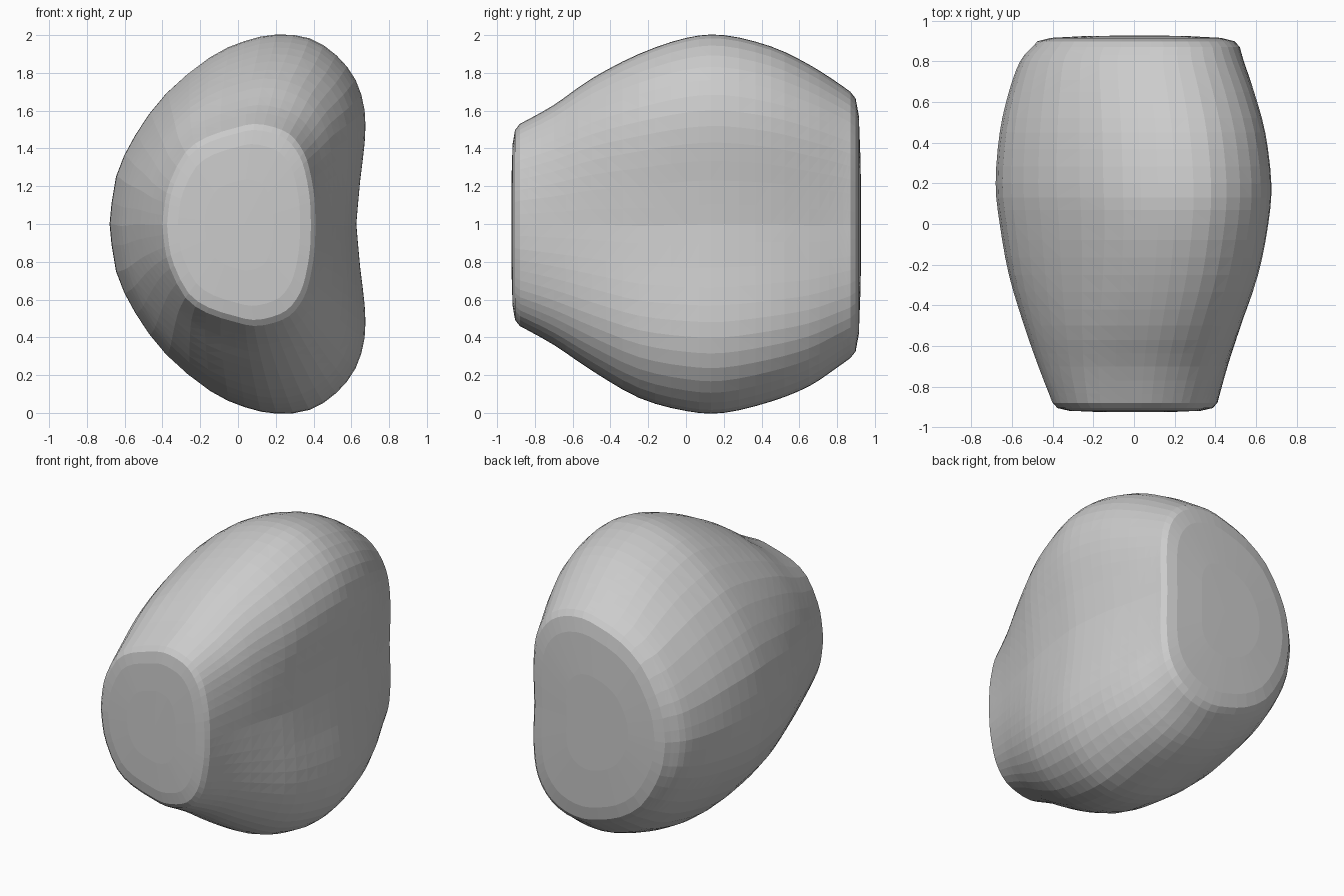
import bpy, bmesh

if "Cube" in bpy.data.objects:
    bpy.data.objects.remove(bpy.data.objects["Cube"])

# Half cross-sections (x, z), normalised: kidney in the middle, D-shape at the ends
KIDNEY = [(-1, 0), (-.95, .25), (-.8, .47), (-.56, .69), (-.22, .88), (.05, .965), (.3, 1),
          (.56, .98), (.77, .89), (.92, .76), (.99, .6), (.99, .43), (.955, .23), (.925, 0)]
DSHAPE = [(-1, 0), (-.97, .22), (-.9, .43), (-.7, .72), (-.42, .87), (-.05, .96), (.2, 1),
          (.45, .97), (.66, .9), (.8, .78), (.89, .64), (.95, .45), (.99, .24), (1, 0)]

# y, x min, x max, z min, z max, kidney blend
STATIONS = [(-.88, -.40, .41, .46, 1.53, 0), (-.7, -.47, .46, .36, 1.63, .25),
            (-.5, -.54, .525, .225, 1.77, .55), (-.25, -.615, .61, .08, 1.90, .85),
            (0, -.66, .66, .01, 1.985, 1), (.2, -.68, .675, 0, 2, 1),
            (.45, -.66, .645, .06, 1.94, .95), (.65, -.615, .59, .14, 1.845, .8),
            (.8, -.56, .54, .24, 1.75, .6), (.87, -.5, .52, .29, 1.70, .5)]


def smooth(points, steps):
    """Catmull-Rom resampling of an open list of tuples."""
    ends = [points[0]] + list(points) + [points[-1]]
    out = []
    for i in range(1, len(ends) - 2):
        p, q, r, s = ends[i - 1:i + 3]
        for k in range(steps):
            t = k / steps
            out.append(tuple(.5 * (2 * b + (c - a) * t + (2 * a - 5 * b + 4 * c - d) * t * t
                                   + (3 * b - a - 3 * c + d) * t ** 3)
                             for a, b, c, d in zip(p, q, r, s)))
    return out + [tuple(points[-1])]


def section(y, x0, x1, z0, z1, blend, shrink=1):
    half = [(a[0] * blend + b[0] * (1 - blend), a[1] * blend + b[1] * (1 - blend))
            for a, b in zip(KIDNEY, DSHAPE)]
    half = smooth(half, 2)
    ring = half + [(x, -z) for x, z in reversed(half[1:-1])]
    top = max(x for x, z in ring)
    ring = [((x + 1) / (top + 1) * 2 - 1, z) for x, z in ring]
    cx, cz, rx, rz = (x0 + x1) / 2, (z0 + z1) / 2, (x1 - x0) / 2, (z1 - z0) / 2
    return [(cx + x * rx * shrink, y, cz + z * rz * shrink) for x, z in ring]


# Loft of body sections with gently domed end caps
first, last = STATIONS[0], STATIONS[-1]
rings = [section(-y, *first[1:], shrink=s) for y, s in ((.924, .45), (.918, .8), (.905, .94))]
rings += [section(*st) for st in smooth(STATIONS, 3)]
rings += [section(y, *last[1:], shrink=s) for y, s in ((.898, .95), (.915, .82), (.925, .45))]

bm = bmesh.new()
loops = [[bm.verts.new(p) for p in ring] for ring in rings]
n = len(loops[0])
for a, b in zip(loops, loops[1:]):
    for i in range(n):
        j = (i + 1) % n
        bm.faces.new((a[i], a[j], b[j], b[i]))
for loop, y in ((loops[0], -.925), (loops[-1], .926)):
    cx = sum(v.co.x for v in loop) / n
    cz = sum(v.co.z for v in loop) / n
    centre = bm.verts.new((cx, y, cz))
    for i in range(n):
        bm.faces.new((loop[i], loop[(i + 1) % n], centre))
bmesh.ops.recalc_face_normals(bm, faces=bm.faces)
bmesh.ops.triangulate(bm, faces=bm.faces)

mesh = bpy.data.meshes.new("kidney_stone_body")
bm.to_mesh(mesh)
bm.free()
body = bpy.data.objects.new("kidney_stone_body", mesh)
bpy.context.collection.objects.link(body)
